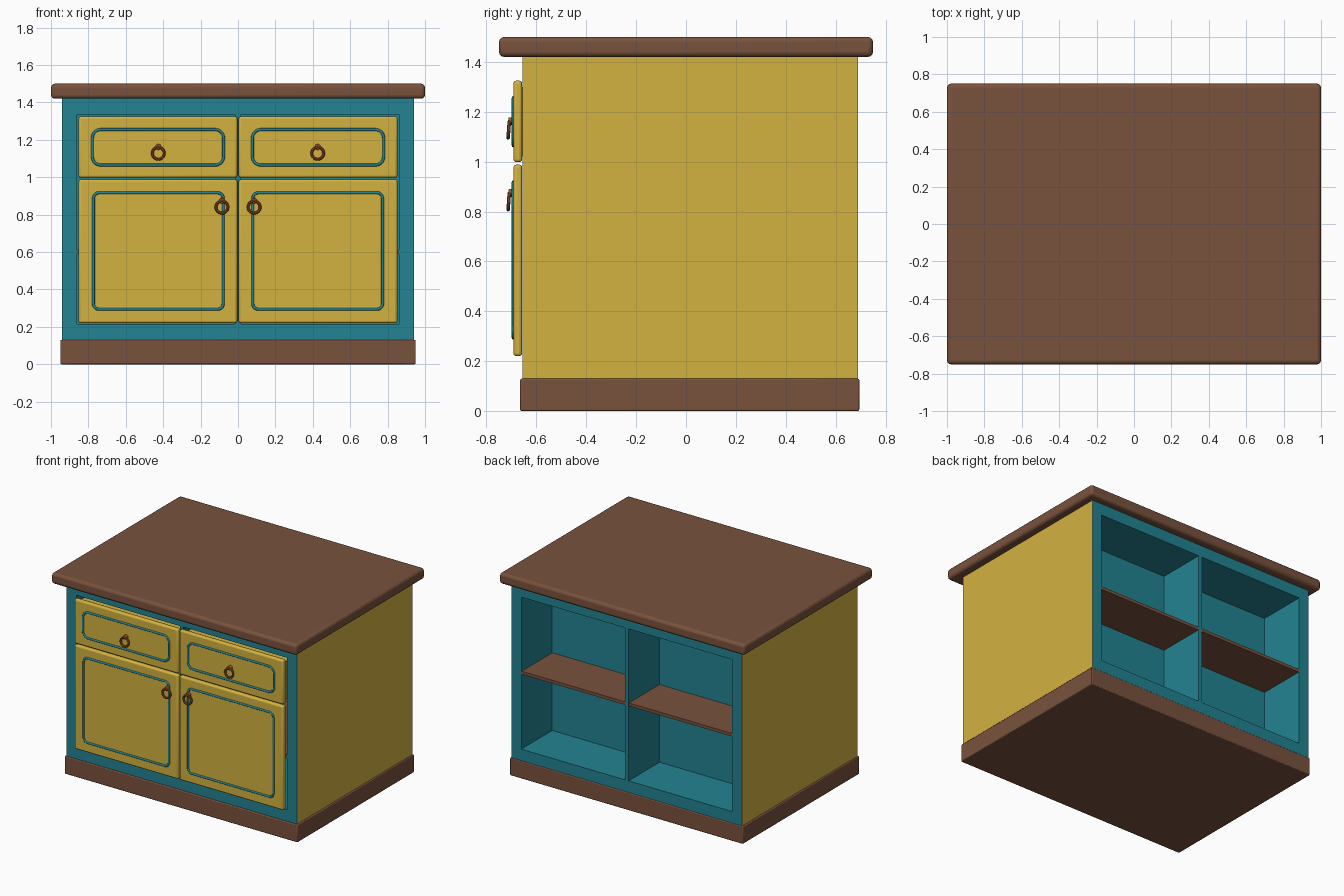
import bpy, math
from mathutils import Vector

if "Cube" in bpy.data.objects:
    bpy.data.objects.remove(bpy.data.objects["Cube"])


def material(name, rgb):
    lin = [((c / 255 + 0.055) / 1.055) ** 2.4 for c in rgb]
    m = bpy.data.materials.new(name)
    m.diffuse_color = (*lin, 1)
    m.use_nodes = True
    m.node_tree.nodes["Principled BSDF"].inputs["Base Color"].default_value = m.diffuse_color
    return m


YELLOW = material("mustard_paint", (212, 178, 64))
TEAL = material("teal_paint", (34, 131, 145))
BROWN = material("brown_wood", (121, 82, 61))
COPPER = material("copper_metal", (165, 88, 45))


def smooth(ob):
    bpy.ops.object.select_all(action='DESELECT')
    bpy.context.view_layer.objects.active = ob
    ob.select_set(True)
    bpy.ops.object.shade_smooth_by_angle(angle=math.radians(35))


def box(name, lo, hi, mat, bevel=0, segments=3):
    lo, hi = Vector(lo), Vector(hi)
    bpy.ops.mesh.primitive_cube_add(size=1, location=(lo + hi) / 2)
    ob = bpy.context.object
    ob.name = name
    ob.scale = hi - lo
    bpy.ops.object.transform_apply(location=False, rotation=False, scale=True)
    ob.data.materials.append(mat)
    if bevel:
        mod = ob.modifiers.new("rounded_edges", 'BEVEL')
        mod.width = bevel
        mod.segments = segments
        smooth(ob)
    return ob


# Rounded rectangular bead laid on a door or drawer front
def trim(name, x0, x1, z0, z1, y, r=0.04, tube=0.008):
    pts = []
    corners = [(x1 - r, z1 - r, 0), (x0 + r, z1 - r, 90),
               (x0 + r, z0 + r, 180), (x1 - r, z0 + r, 270)]
    for cx, cz, start in corners:
        for k in range(6):
            a = math.radians(start + 18 * k)
            pts.append((cx + r * math.cos(a), y, cz + r * math.sin(a), 1))
    cu = bpy.data.curves.new(name, 'CURVE')
    cu.dimensions = '3D'
    cu.bevel_depth = tube
    cu.bevel_resolution = 2
    sp = cu.splines.new('POLY')
    sp.points.add(len(pts) - 1)
    for p, co in zip(sp.points, pts):
        p.co = co
    sp.use_cyclic_u = True
    cu.materials.append(TEAL)
    ob = bpy.data.objects.new(name, cu)
    bpy.context.collection.objects.link(ob)


# Hanging ring with a small knob above it
def ring_pull(name, x, z):
    bpy.ops.mesh.primitive_torus_add(
        major_radius=0.032, minor_radius=0.0075, major_segments=28,
        minor_segments=10, location=(x, -0.711, z),
        rotation=(math.radians(86), 0, 0))
    ring = bpy.context.object
    ring.name = name + "_ring"
    bpy.ops.mesh.primitive_cylinder_add(
        vertices=16, radius=0.016, depth=0.028,
        location=(x, -0.698, z + 0.034), rotation=(math.pi / 2, 0, 0))
    knob = bpy.context.object
    knob.name = name + "_knob"
    mod = knob.modifiers.new("rounded_edges", 'BEVEL')
    mod.width = 0.004
    mod.segments = 2
    for ob in (ring, knob):
        ob.data.materials.append(COPPER)
        smooth(ob)


# Worktop and plinth
box("worktop", (-1, -0.75, 1.42), (1, 0.75, 1.5), BROWN, 0.02)
box("plinth", (-0.95, -0.665, 0), (0.95, 0.695, 0.13), BROWN, 0.006, 2)

# Carcass: open at the front and back, split by a panel across the middle
F, B = -0.655, 0.69
box("carcass_top", (-0.86, F, 1.335), (0.86, B, 1.42), TEAL)
box("carcass_floor", (-0.86, F, 0.13), (0.86, B, 0.215), TEAL)
box("middle_panel", (-0.86, 0.30, 0.215), (0.86, 0.33, 1.335), TEAL)
box("divider_back", (-0.015, 0.33, 0.215), (0.015, B, 1.335), TEAL)
box("divider_front", (-0.015, F, 0.215), (0.015, 0.30, 1.335), TEAL)

for side, s in (("left", -1), ("right", 1)):
    def span(a, b):
        return (min(s * a, s * b), max(s * a, s * b))

    # Side wall, mustard on its outer face only
    x0, x1 = span(0.86, 0.94)
    wall = box("side_wall_" + side, (x0, F, 0.13), (x1, B, 1.42), TEAL)
    wall.data.materials.append(YELLOW)
    for p in wall.data.polygons:
        if p.normal.x * s > 0.5:
            p.material_index = 1

    # Shelves: rear niche and front cupboard
    x0, x1 = span(0.015, 0.86)
    box("rear_shelf_" + side, (x0, 0.33, 0.765), (x1, B - 0.004, 0.788), BROWN)
    box("cupboard_shelf_" + side, (x0, F + 0.005, 0.59), (x1, 0.30, 0.612), BROWN)

    # Door and drawer fronts, with the drawer box behind
    x0, x1 = span(0.004, 0.852)
    box("door_" + side, (x0, -0.692, 0.22), (x1, -0.657, 0.988), YELLOW, 0.012)
    box("drawer_front_" + side, (x0, -0.692, 0.998), (x1, -0.657, 1.325), YELLOW, 0.012)
    x0, x1 = span(0.03, 0.84)
    box("drawer_box_" + side, (x0, -0.66, 1.02), (x1, 0.2, 1.3), YELLOW)

    # Teal beading
    x0, x1 = span(0.079, 0.773)
    trim("door_trim_" + side, x0, x1, 0.294, 0.917, -0.691, 0.03)
    x0, x1 = span(0.077, 0.779)
    trim("drawer_trim_" + side, x0, x1, 1.065, 1.255, -0.691, 0.045)

    # Ring pulls
    ring_pull("door_pull_" + side, s * 0.086, 0.84)
    ring_pull("drawer_pull_" + side, s * 0.426, 1.128)
